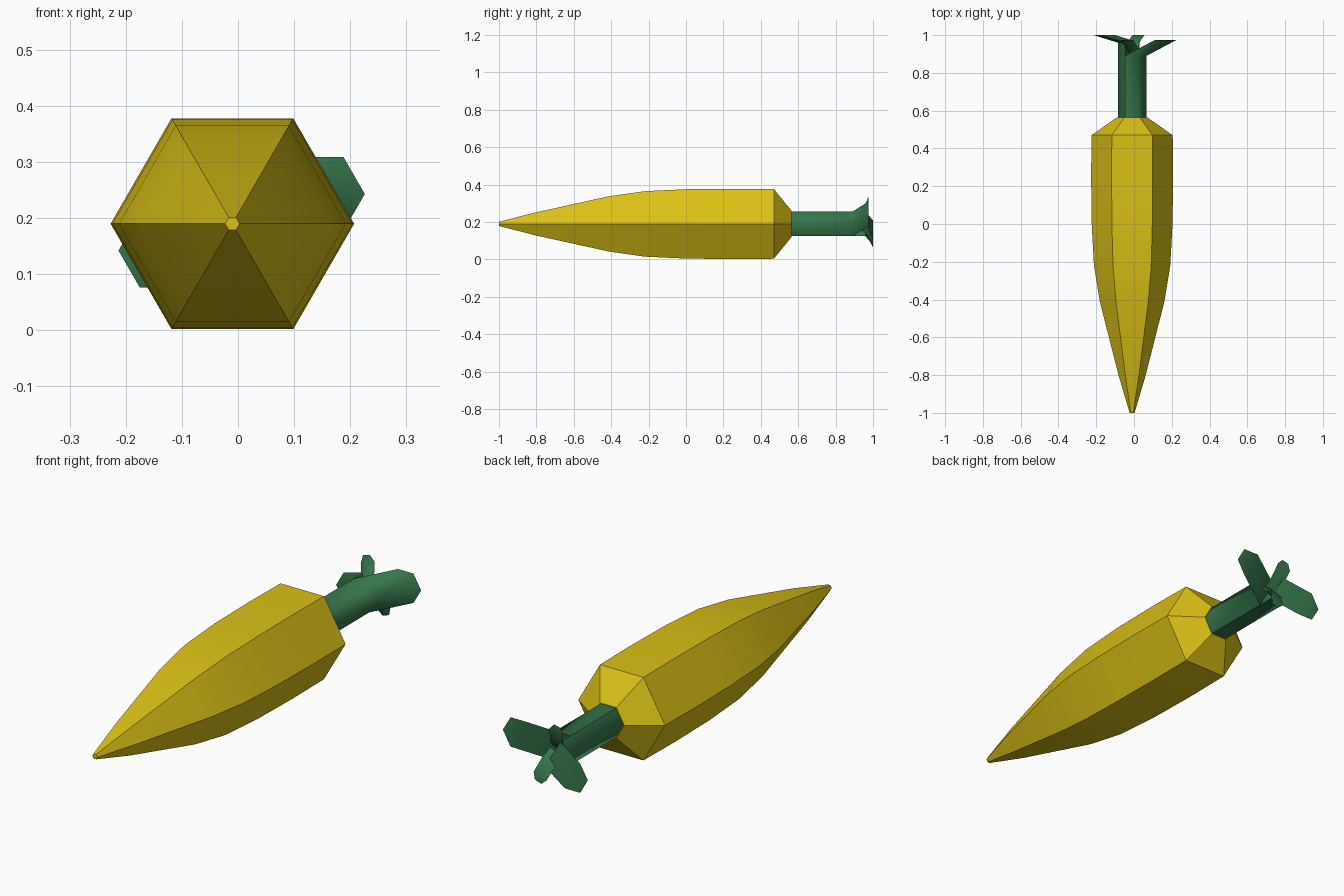
import bpy, bmesh, math

cube = bpy.data.objects.get("Cube")
if cube:
    bpy.data.objects.remove(cube, do_unlink=True)

CX, CZ = -0.01, 0.19  # long axis of the vegetable


def material(name, color):
    mat = bpy.data.materials.new(name)
    mat.use_nodes = True
    mat.diffuse_color = (*color, 1)
    mat.node_tree.nodes["Principled BSDF"].inputs["Base Color"].default_value = (*color, 1)
    return mat


yellow = material("golden yellow", (0.70, 0.53, 0.008))
green = material("leaf green", (0.037, 0.18, 0.07))


def loft(name, stations, angles, mat, smooth):
    """Skin closed sections; each station is (y, radius, x shift, z shift)."""
    bm = bmesh.new()
    rings = []
    for y, r, dx, dz in stations:
        rings.append([bm.verts.new((CX + dx + r * math.cos(math.radians(a)), y,
                                    CZ + dz + r * math.sin(math.radians(a))))
                      for a in angles])
    n = len(angles)
    for lower, upper in zip(rings, rings[1:]):
        for i in range(n):
            j = (i + 1) % n
            bm.faces.new((lower[i], lower[j], upper[j], upper[i]))
    bm.faces.new(rings[0])
    bm.faces.new(rings[-1])
    bmesh.ops.recalc_face_normals(bm, faces=bm.faces)
    mesh = bpy.data.meshes.new(name)
    bm.to_mesh(mesh)
    bm.free()
    mesh.materials.append(mat)
    obj = bpy.data.objects.new(name, mesh)
    bpy.context.collection.objects.link(obj)
    bpy.ops.object.select_all(action="DESELECT")
    obj.select_set(True)
    bpy.context.view_layer.objects.active = obj
    bpy.ops.object.shade_smooth_by_angle(angle=math.radians(smooth))
    return obj


def half_hexagon(facing):
    return [facing + a for a in (-90, -30, 30, 90)]


# Tapered six-sided root
profile = [(-1, 0.013), (-0.8, 0.072), (-0.41, 0.171), (-0.22, 0.202), (0, 0.214),
           (0.25, 0.217), (0.47, 0.215), (0.565, 0.08)]
loft("root_body", [(y, r, 0, 0) for y, r in profile], range(0, 360, 60), yellow, 30)

# Stem split into two halves that peel outward into large leaves
R = 0.076
loft("left_stem_leaf", [(0.55, R, 0, 0), (0.89, R, 0, 0), (0.975, R, 0.16, 0.053)],
     half_hexagon(30), green, 61)
loft("right_stem_leaf", [(0.55, R, 0, 0), (0.96, R, 0, 0), (1.0, R, -0.127, -0.048)],
     half_hexagon(210), green, 61)

# Small leaves between the large ones
for name, facing, y, dx, dz in (("upper_small_leaf", 104, 0.975, -0.028, 0.112),
                                ("lower_small_leaf", 290, 1.0, 0.034, -0.092)):
    loft(name, [(y - 0.07, 0.034, 0, 0), (y - 0.03, 0.034, dx * 0.35, dz * 0.35),
                (y, 0.034, dx, dz)], half_hexagon(facing), green, 61)
